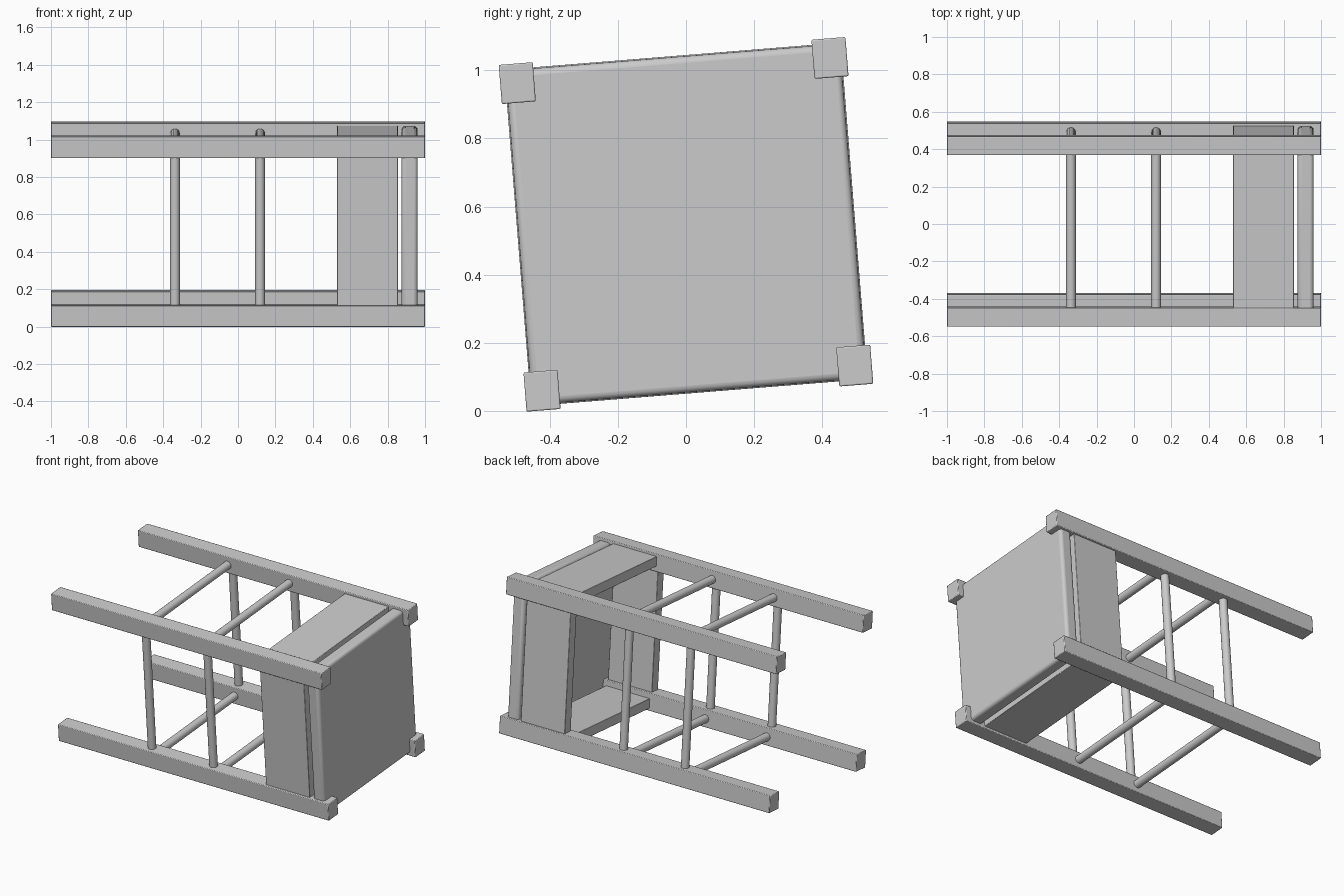
import bpy
import math
from mathutils import Matrix

if "Cube" in bpy.data.objects:
    bpy.data.objects.remove(bpy.data.objects["Cube"])

TILT = math.radians(4.6)
# the stool lies on its side, rolled slightly about its long axis
ROLL = Matrix.Translation((0, 0, 0.548)) @ Matrix.Rotation(TILT, 4, 'X')

grey = bpy.data.materials.new("grey")
grey.diffuse_color = (0.6, 0.6, 0.6, 1)
grey.use_nodes = True
grey.node_tree.nodes["Principled BSDF"].inputs["Base Color"].default_value = grey.diffuse_color


def finish(ob, name, bevel=0, segments=2):
    ob.name = name
    ob.data.materials.append(grey)
    if bevel:
        mod = ob.modifiers.new("soft_edges", 'BEVEL')
        mod.width = bevel
        mod.segments = segments
    bpy.ops.object.shade_smooth_by_angle(angle=math.radians(35))
    ob.matrix_world = ROLL @ ob.matrix_world


def box(name, lo, hi, bevel, segments=2):
    bpy.ops.mesh.primitive_cube_add(size=1)
    ob = bpy.context.object
    ob.data.transform(Matrix.Diagonal([b - a for a, b in zip(lo, hi)] + [1]))
    ob.matrix_world = Matrix.Translation([(a + b) / 2 for a, b in zip(lo, hi)])
    finish(ob, name, bevel, segments)


def rung(name, x, y, z, along_z):
    bpy.ops.mesh.primitive_cylinder_add(vertices=24, radius=0.026, depth=0.91)
    ob = bpy.context.object
    turn = Matrix() if along_z else Matrix.Rotation(math.pi / 2, 4, 'X')
    ob.matrix_world = Matrix.Translation((x, y, z)) @ turn
    finish(ob, name)


# four square legs
for sy in (-1, 1):
    for sz in (-1, 1):
        ys = sorted((sy * 0.41, sy * 0.51))
        zs = sorted((sz * 0.395, sz * 0.51))
        box("leg", (-1, ys[0], zs[0]), (1, ys[1], zs[1]), 0.004)

# seat panel with rounded edges
box("seat", (0.875, -0.492, -0.492), (0.96, 0.492, 0.492), 0.02, 4)

# apron boards and rungs on all four sides
for s in (-1, 1):
    a, b = sorted((s * 0.43, s * 0.495))
    box("apron_side", (0.53, a, -0.45), (0.855, b, 0.45), 0.003)
    box("apron_end", (0.53, -0.45, a), (0.855, 0.45, b), 0.003)
    for x in (-0.337, 0.118):
        rung("rung_side", x, s * 0.46, 0, True)
        rung("rung_end", x, 0, s * 0.453, False)
